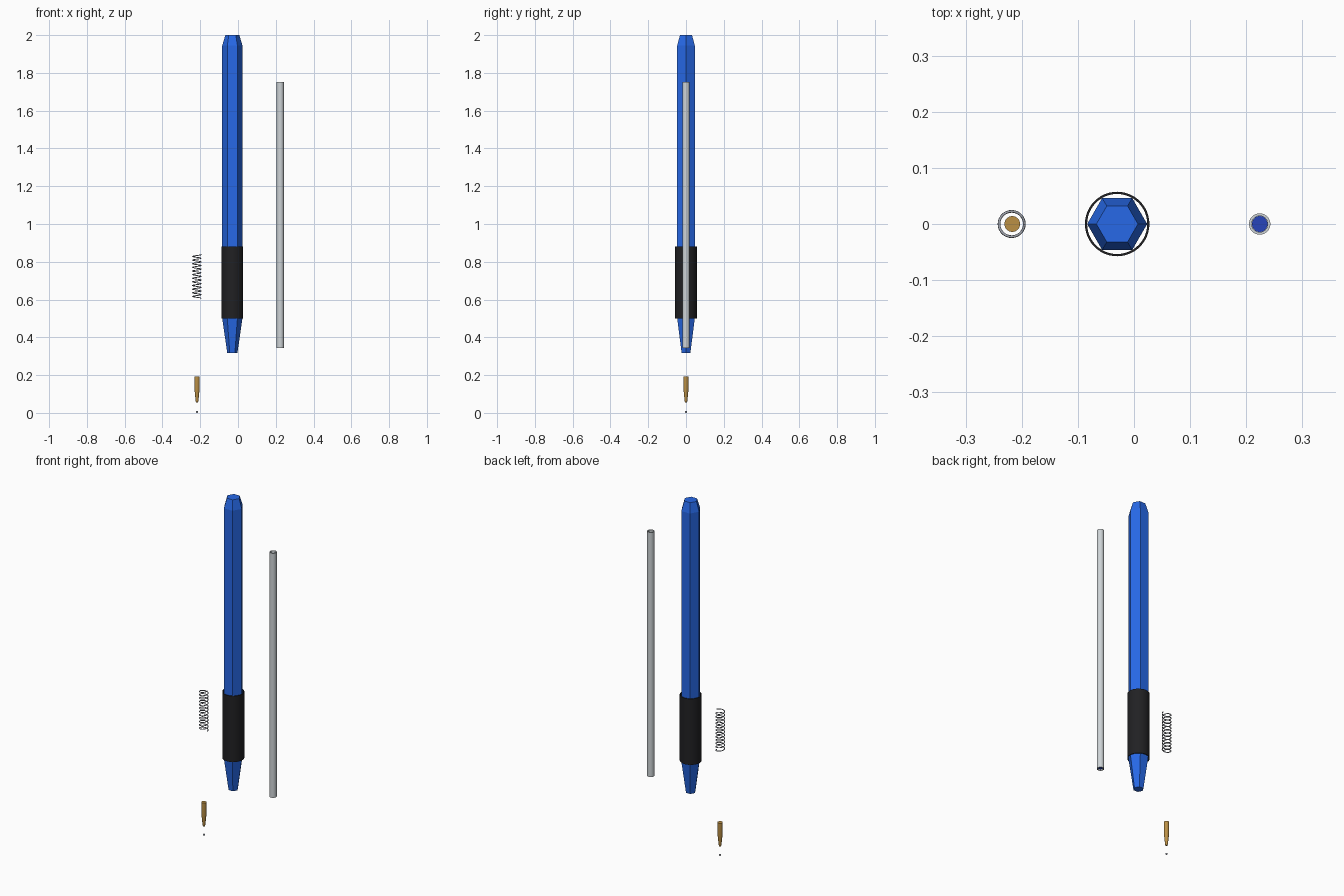
import bpy, bmesh
from math import cos, sin, pi, radians

if "Cube" in bpy.data.objects:
    bpy.data.objects.remove(bpy.data.objects["Cube"])


def material(name, rgb):
    m = bpy.data.materials.new(name)
    m.diffuse_color = (*rgb, 1)
    m.use_nodes = True
    m.node_tree.nodes["Principled BSDF"].inputs["Base Color"].default_value = m.diffuse_color
    return m


def lathe(name, profile, x, sides, mat=None, smooth=True, closed=False):
    """Stack rings of (radius, z); cap the ends, or join last ring to first."""
    bm = bmesh.new()
    rings = [[bm.verts.new((r * cos(2 * pi * i / sides), r * sin(2 * pi * i / sides), z))
              for i in range(sides)] for r, z in profile]
    pairs = list(zip(rings, rings[1:]))
    if closed:
        pairs.append((rings[-1], rings[0]))
    else:
        bm.faces.new(rings[0])
        bm.faces.new(rings[-1])
    for a, b in pairs:
        for i in range(sides):
            j = (i + 1) % sides
            bm.faces.new((a[i], a[j], b[j], b[i]))
    bmesh.ops.recalc_face_normals(bm, faces=bm.faces)
    mesh = bpy.data.meshes.new(name)
    bm.to_mesh(mesh)
    bm.free()
    ob = bpy.data.objects.new(name, mesh)
    bpy.context.collection.objects.link(ob)
    ob.location.x = x
    if mat:
        mesh.materials.append(mat)
    if smooth:
        bpy.ops.object.select_all(action='DESELECT')
        bpy.context.view_layer.objects.active = ob
        ob.select_set(True)
        bpy.ops.object.shade_smooth_by_angle(angle=radians(30))
    return ob


def tube(name, outer, inner, z0, z1, x, mat=None):
    return lathe(name, [(outer, z0), (outer, z1), (inner, z1), (inner, z0)],
                 x, 48, mat, closed=True)


blue = material("blue_plastic", (0.02, 0.14, 0.80))
black = material("black_rubber", (0.015, 0.015, 0.017))
brass = material("brass", (0.50, 0.28, 0.06))
ink_blue = material("ink", (0.02, 0.06, 0.50))
steel = material("steel", (0.35, 0.37, 0.42))
clear = material("clear_plastic", (0.62, 0.66, 0.68))

# Hexagonal barrel with tapered nose and chamfered end
lathe("barrel", [(0.027, 0.318), (0.0535, 0.50), (0.0535, 1.945), (0.037, 2.0)],
      -0.03, 6, blue, smooth=False)

# Rubber grip sleeve
tube("grip", 0.0575, 0.0535, 0.50, 0.88, -0.03, black)

# Ink refill: tube and the ink inside it
tube("refill_tube", 0.019, 0.0143, 0.344, 1.752, 0.224, clear)
lathe("refill_ink", [(0.0141, 0.35), (0.0141, 1.70)], 0.224, 32, ink_blue)

# Brass writing tip
lathe("writing_tip", [(0.0055, 0.055), (0.0075, 0.066), (0.0135, 0.125), (0.014, 0.193)],
      -0.217, 32, brass)

# Writing ball
bpy.ops.mesh.primitive_uv_sphere_add(segments=24, ring_count=12, radius=0.0055,
                                     location=(-0.217, 0, 0.0055))
ball = bpy.context.object
ball.name = "writing_ball"
ball.data.materials.append(steel)
bpy.ops.object.shade_smooth()

# Coil spring
turns, steps = 12, 28
wire, coil, z0, z1 = 0.0024, 0.0226, 0.607, 0.838
curve = bpy.data.curves.new("spring", 'CURVE')
curve.dimensions = '3D'
curve.bevel_depth = wire
curve.bevel_resolution = 2
curve.use_fill_caps = True
path = curve.splines.new('POLY')
count = turns * steps
path.points.add(count)
for i, p in enumerate(path.points):
    a = 2 * pi * i / steps
    p.co = (coil * cos(a), coil * sin(a), z0 + (z1 - z0) * i / count, 1)
spring = bpy.data.objects.new("spring", curve)
spring.location.x = -0.218
bpy.context.collection.objects.link(spring)
curve.materials.append(steel)
